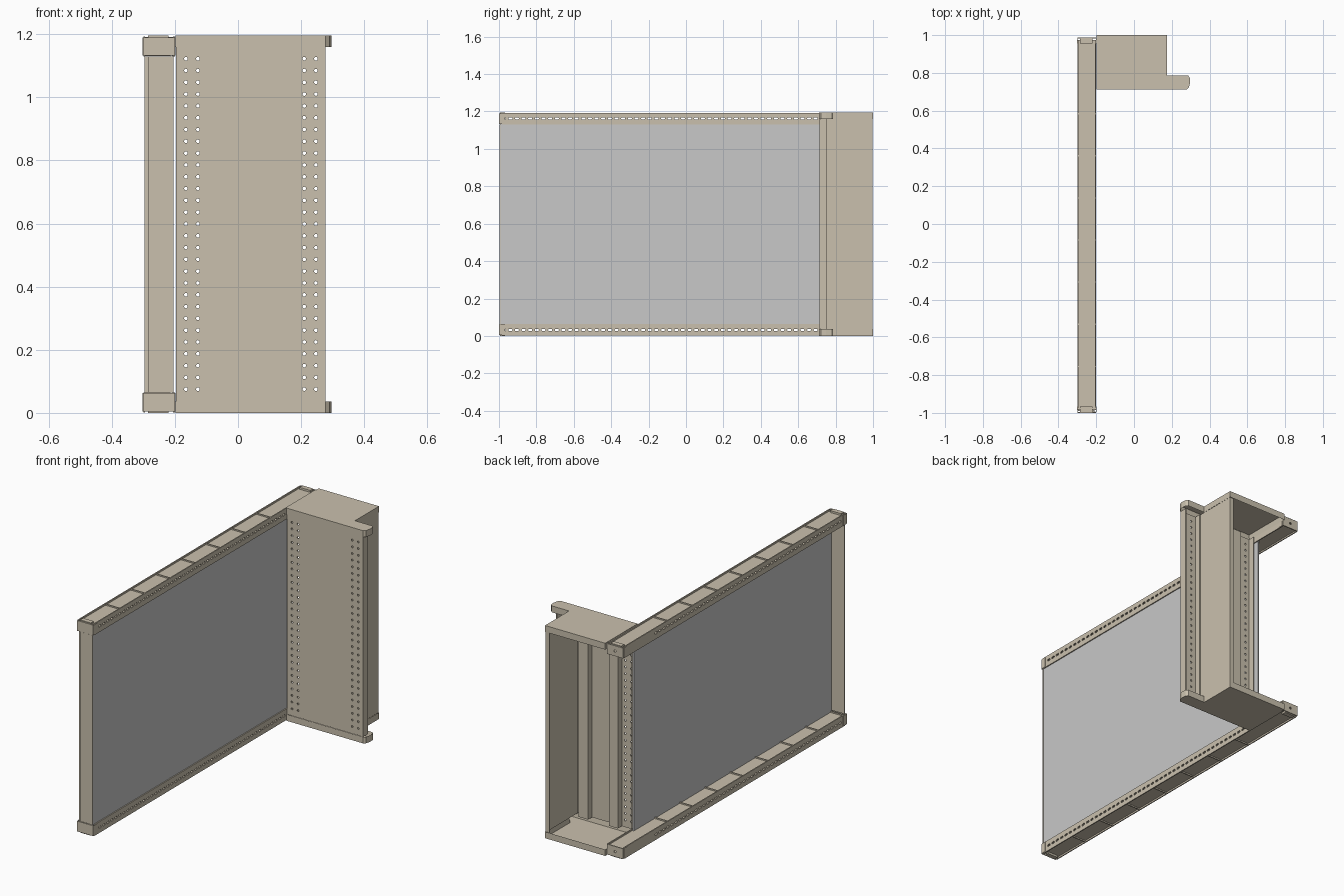
import bpy, bmesh, math
from mathutils import Matrix

if "Cube" in bpy.data.objects:
    bpy.data.objects.remove(bpy.data.objects["Cube"])

H = 1.195          # total height
T = 0.006          # sheet thickness


def material(name, rgb):
    m = bpy.data.materials.new(name)
    m.diffuse_color = (*rgb, 1)
    m.use_nodes = True
    m.node_tree.nodes["Principled BSDF"].inputs["Base Color"].default_value = m.diffuse_color
    return m


TAN = material("painted_tan", (0.59, 0.53, 0.42))
GREY = material("panel_grey", (0.58, 0.58, 0.58))


def add(name, mesh, mat=TAN):
    ob = bpy.data.objects.new(name, mesh)
    mesh.materials.clear()
    mesh.materials.append(mat)
    bpy.context.collection.objects.link(ob)
    return ob


def box(name, x, y, z, mat=TAN):
    """Box from (min, max) pairs."""
    bm = bmesh.new()
    bmesh.ops.create_cube(bm, size=1)
    for v in bm.verts:
        v.co = [(a + b) / 2 + c * (b - a) for (a, b), c in zip((x, y, z), v.co)]
    me = bpy.data.meshes.new(name)
    bm.to_mesh(me)
    bm.free()
    return add(name, me, mat)


def slot(u, v, r, half=0.0, n=10):
    """Round hole, or a rounded slot when half > 0."""
    pts = []
    for i in range(n):
        a = 2 * math.pi * (i + 0.5) / n
        pts.append((u + r * math.cos(a) + math.copysign(half, math.cos(a)), v + r * math.sin(a)))
    return pts


def sheet(name, plane, offset, u, v, holes):
    """Perforated sheet: plane 'XZ' (offset along y) or 'YZ' (offset along x)."""
    cu = bpy.data.curves.new(name, 'CURVE')
    cu.dimensions = '2D'
    cu.fill_mode = 'BOTH'
    cu.extrude = T / 2
    outer = [(u[0], v[0]), (u[1], v[0]), (u[1], v[1]), (u[0], v[1])]
    for pts in [outer] + holes:
        s = cu.splines.new('POLY')
        s.points.add(len(pts) - 1)
        for p, (a, b) in zip(s.points, pts):
            p.co = (a, b, 0, 1)
        s.use_cyclic_u = True
        s.use_smooth = False
    tmp = bpy.data.objects.new(name + "_outline", cu)
    bpy.context.collection.objects.link(tmp)
    deps = bpy.context.evaluated_depsgraph_get()
    me = bpy.data.meshes.new_from_object(tmp.evaluated_get(deps))
    bpy.data.objects.remove(tmp)
    if plane == 'XZ':
        me.transform(Matrix(((1, 0, 0, 0), (0, 0, -1, offset), (0, 1, 0, 0), (0, 0, 0, 1))))
    else:
        me.transform(Matrix(((0, 0, 1, offset), (1, 0, 0, 0), (0, 1, 0, 0), (0, 0, 0, 1))))
    return add(name, me)


def tray(name, outline, z_out, z_in):
    """Shallow pan: closed at z_out, lips reaching to z_in."""
    bm = bmesh.new()
    f = bm.faces.new([bm.verts.new((x, y, z_out)) for x, y in outline])
    ext = bmesh.ops.extrude_face_region(bm, geom=[f], use_keep_orig=True)
    for g in ext["geom"]:
        if isinstance(g, bmesh.types.BMVert):
            g.co.z = z_in
    bmesh.ops.recalc_face_normals(bm, faces=bm.faces[:])
    cap = [q for q in bm.faces if all(abs(w.co.z - z_in) < 1e-6 for w in q.verts)]
    bmesh.ops.inset_individual(bm, faces=cap, thickness=T, depth=T - abs(z_out - z_in))
    me = bpy.data.meshes.new(name)
    bm.to_mesh(me)
    bm.free()
    return add(name, me)


# Long top and bottom rails, the same part flipped in z
Y0, Y1 = -0.985, 0.975
for label, flip in (("top", False), ("bottom", True)):
    def z(a, b):
        return (H - b, H - a) if flip else (a, b)
    row = H - 1.163 if flip else 1.163
    slots = [slot(-0.975 + i * 0.0355, row, 0.006, 0.005) for i in range(48)]
    for side, x in (("outer", -0.297), ("inner", -0.203)):
        sheet(f"{label}_rail_{side}_flange", 'YZ', x, (Y0, Y1), z(1.13, 1.193), slots)
    inner = (-0.294, -0.206)
    box(f"{label}_rail_outside_web", inner, (Y0, Y1), z(1.179, 1.184))
    box(f"{label}_rail_inside_web", inner, (Y0, Y1), z(1.138, 1.143))
    for i in range(8):
        y = -0.98 + i * 0.223
        box(f"{label}_rail_rib_{i}", inner, (y, y + 0.006), z(1.184, 1.191))
        box(f"{label}_rail_inside_rib_{i}", inner, (y, y + 0.006), z(1.131, 1.138))
    # End caps with a bolt hole
    zc = sum(z(1.132, 1.19)) / 2
    for end, y, d in (("front", -0.997, 1), ("back", 0.985, -1)):
        sheet(f"{label}_{end}_cap", 'XZ', y, (-0.3, -0.2), z(1.132, 1.19), [slot(-0.25, zc, 0.007)] if d < 0 else [])
        yy = sorted((y + d * 0.003, y + d * 0.03))
        box(f"{label}_{end}_cap_outer_side", (-0.302, -0.2995), yy, z(1.132, 1.19))
        box(f"{label}_{end}_cap_inner_side", (-0.2005, -0.198), yy, z(1.132, 1.19))
        box(f"{label}_{end}_cap_ridge", (-0.285, -0.22), yy, z(1.184, 1.195))

# Grey infill panel and the post at its free end
box("infill_panel", (-0.215, -0.208), (-0.993, 0.77), (0.055, 1.14), GREY)
box("front_post", (-0.285, -0.215), (-0.997, -0.985), (0.065, 1.13))
box("front_post_outer_wing", (-0.296, -0.285), (-0.99, -0.985), (0.065, 1.13))
box("front_post_inner_wing", (-0.215, -0.205), (-0.997, -0.993), (0.065, 1.13))

# Cabinet top and bottom trays with the rounded tip
outline = [(-0.198, 0.712), (0.278, 0.712), (0.29, 0.722), (0.297, 0.748), (0.295, 0.775),
           (0.286, 0.787), (0.176, 0.787), (0.176, 1.0), (-0.198, 1.0)]
tray("cabinet_top", outline, H, H - 0.036)
tray("cabinet_bottom", outline, 0.0, 0.036)

# Perforated cabinet front with side returns and stiffeners
ZC = (0.036, H - 0.036)
holes = [slot(x, 0.075 + i * 0.0374, 0.0058) for x in (-0.165, -0.127, 0.21, 0.247) for i in range(29)]
sheet("cabinet_front", 'XZ', 0.717, (-0.196, 0.278), ZC, holes)
box("front_right_return", (0.272, 0.278), (0.72, 0.755), ZC)
box("front_left_return", (-0.196, -0.19), (0.72, 0.755), ZC)
for i, (a, b) in enumerate(((-0.105, -0.05), (0.08, 0.14))):
    box(f"stiffener_{i}", (a, b), (0.72, 0.755), ZC)

# Cabinet side wall with a turned back edge
box("cabinet_side", (0.169, 0.175), (0.72, 0.998), ZC)
box("cabinet_side_back_lip", (0.15, 0.169), (0.992, 0.998), ZC)
box("cabinet_side_front_lip", (0.175, 0.18), (0.72, 0.755), ZC)
